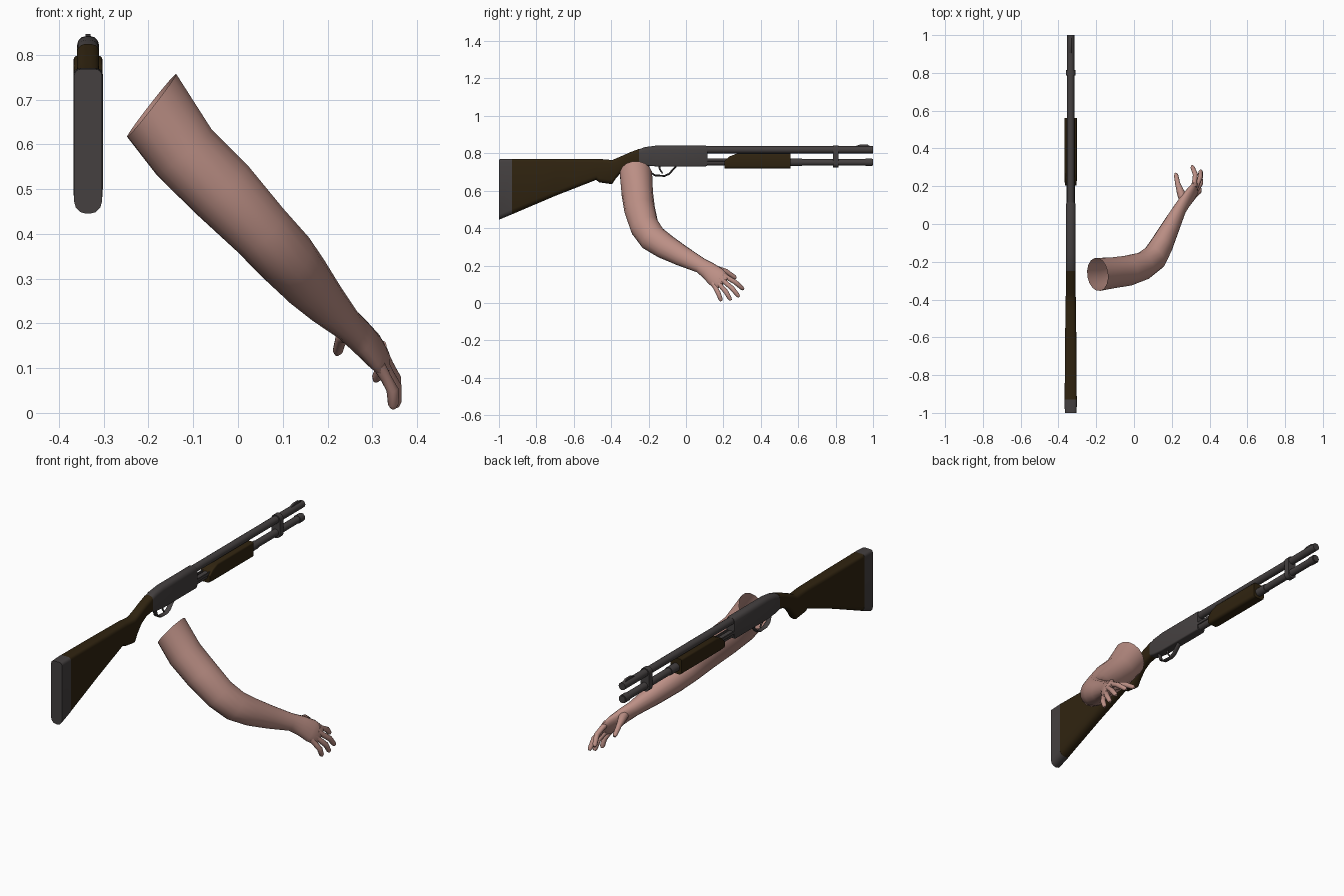
import bpy, bmesh, math
from mathutils import Vector

GX = -0.335  # centre plane of the long gun


def material(name, rgb):
    m = bpy.data.materials.new(name)
    m.diffuse_color = (*rgb, 1)
    return m


METAL = material("dark metal", (0.058, 0.051, 0.051))
WOOD = material("dark wood", (0.029, 0.017, 0.005))
SKIN = material("skin", (0.50, 0.275, 0.235))


def skin_rings(name, rings, mat, cap_start=True, cap_end=True, angle=40):
    """Join equal rings of points into one surface."""
    bm = bmesh.new()
    loops = [[bm.verts.new(p) for p in ring] for ring in rings]
    n = len(loops[0])
    for a, b in zip(loops, loops[1:]):
        for i in range(n):
            j = (i + 1) % n
            bm.faces.new((a[i], a[j], b[j], b[i]))
    if cap_start:
        bm.faces.new(loops[0])
    if cap_end:
        bm.faces.new(loops[-1])
    bmesh.ops.recalc_face_normals(bm, faces=bm.faces)
    me = bpy.data.meshes.new(name)
    bm.to_mesh(me)
    bm.free()
    me.materials.append(mat)
    ob = bpy.data.objects.new(name, me)
    bpy.context.collection.objects.link(ob)
    bpy.ops.object.select_all(action='DESELECT')
    ob.select_set(True)
    bpy.context.view_layer.objects.active = ob
    bpy.ops.object.shade_smooth_by_angle(angle=math.radians(angle))
    return ob


def rounded_loft(name, stations, mat, steps=3, x=GX):
    """Rounded rectangles along y: (y, bottom, top, half width, bottom radius, top radius)."""
    rings = []
    for y, lo, hi, hw, rb, rt in stations:
        ring = []
        for sx, top, start in ((1, 1, 0), (-1, 1, 90), (-1, 0, 180), (1, 0, 270)):
            r = rt if top else rb
            cx, cz = sx * (hw - r), (hi - r if top else lo + r)
            for k in range(steps + 1):
                t = math.radians(start + 90 * k / steps)
                ring.append((x + cx + r * math.cos(t), y, cz + r * math.sin(t)))
        rings.append(ring)
    return skin_rings(name, rings, mat)


def tube(name, path, sizes, mat, ref, seg=12, cap_start=True, first_dir=None):
    """Elliptical rings along a path; first radius follows ref, second crosses it."""
    pts = [Vector(p) for p in path]
    rings = []
    for i, p in enumerate(pts):
        t = pts[min(i + 1, len(pts) - 1)] - pts[max(i - 1, 0)]
        if i == 0 and first_dir:
            t = Vector(first_dir)
        t.normalize()
        v = Vector(ref)
        v = (v - t * v.dot(t)).normalized()
        w = t.cross(v)
        a, b = sizes[i]
        rings.append([p + v * a * math.cos(2 * math.pi * k / seg)
                      + w * b * math.sin(2 * math.pi * k / seg) for k in range(seg)])
    return skin_rings(name, rings, mat, cap_start=cap_start, angle=50)


def rod(name, y0, y1, z, r, mat=METAL, seg=16):
    return tube(name, [(GX, y0, z), (GX, y1, z)], [(r, r)] * 2, mat, (1, 0, 0), seg)


# Butt pad and wooden stock with grip
rounded_loft("butt_pad", [
    (-1.0, 0.445, 0.768, 0.031, 0.027, 0.014),
    (-0.93, 0.474, 0.77, 0.033, 0.027, 0.014)], METAL)
rounded_loft("stock", [
    (-0.93, 0.474, 0.77, 0.032, 0.027, 0.014),
    (-0.70, 0.572, 0.77, 0.031, 0.026, 0.016),
    (-0.48, 0.658, 0.77, 0.028, 0.024, 0.018),
    (-0.465, 0.645, 0.77, 0.028, 0.022, 0.018),
    (-0.395, 0.635, 0.764, 0.027, 0.022, 0.018),
    (-0.375, 0.665, 0.772, 0.026, 0.022, 0.018),
    (-0.34, 0.705, 0.787, 0.025, 0.022, 0.018),
    (-0.30, 0.73, 0.805, 0.025, 0.02, 0.018),
    (-0.25, 0.742, 0.824, 0.025, 0.015, 0.018)], WOOD)

# Receiver
rounded_loft("receiver", [
    (-0.25, 0.742, 0.822, 0.025, 0.010, 0.019),
    (-0.22, 0.735, 0.833, 0.025, 0.008, 0.020),
    (-0.16, 0.73, 0.841, 0.025, 0.006, 0.021),
    (0.105, 0.73, 0.841, 0.025, 0.006, 0.021),
    (0.115, 0.734, 0.838, 0.022, 0.006, 0.019)], METAL)

# Barrel, magazine tube and their fittings
rod("barrel", 0.10, 1.0, 0.819, 0.019)
rod("magazine_tube", 0.10, 1.0, 0.752, 0.018)
rod("magazine_collar", 0.55, 0.62, 0.752, 0.021)
rod("magazine_cap", 0.96, 0.995, 0.752, 0.021)
rounded_loft("barrel_clamp", [
    (y, 0.724, 0.842, 0.024, 0.02, 0.02) for y in (0.785, 0.815)], METAL)
rounded_loft("front_sight", [
    (0.905, 0.83, 0.838, 0.006, 0.002, 0.002),
    (0.93, 0.83, 0.847, 0.006, 0.002, 0.002),
    (0.97, 0.83, 0.847, 0.006, 0.002, 0.002),
    (0.985, 0.83, 0.838, 0.006, 0.002, 0.002)], METAL)
for side in (-1, 1):
    rounded_loft("action_bar", [
        (y, 0.757, 0.772, 0.003, 0.001, 0.001) for y in (0.10, 0.25)],
        METAL, 1, GX + side * 0.019)

# Sliding wooden fore-end
rounded_loft("fore_end", [
    (0.205, 0.72, 0.757, 0.031, 0.014, 0.006),
    (0.23, 0.718, 0.782, 0.032, 0.014, 0.006),
    (0.27, 0.718, 0.798, 0.032, 0.014, 0.008),
    (0.56, 0.718, 0.798, 0.032, 0.014, 0.008)], WOOD)

# Trigger guard and trigger
guard = [(-0.205, 0.74), (-0.19, 0.697), (-0.165, 0.682), (-0.115, 0.679),
         (-0.09, 0.69), (-0.05, 0.735)]
tube("trigger_guard", [(GX, y, z) for y, z in guard], [(0.013, 0.005)] * 6,
     METAL, (1, 0, 0), 8)
tube("trigger", [(GX, -0.145, 0.74), (GX, -0.14, 0.715), (GX, -0.125, 0.692)],
     [(0.005, 0.006), (0.005, 0.005), (0.004, 0.003)], METAL, (1, 0, 0), 8)

# Arm from the open shoulder end to the knuckles
WIDE = (0, 0.75, 0.65)
arm = [
    (-0.193, -0.267, 0.687, 0.086, 0.092),
    (-0.12, -0.26, 0.582, 0.085, 0.079),
    (-0.037, -0.248, 0.50, 0.083, 0.079),
    (0.05, -0.222, 0.408, 0.078, 0.069),
    (0.108, -0.178, 0.346, 0.075, 0.067),
    (0.147, -0.11, 0.300, 0.068, 0.060),
    (0.192, -0.02, 0.250, 0.056, 0.048),
    (0.243, 0.08, 0.199, 0.042, 0.034),
    (0.272, 0.122, 0.172, 0.048, 0.030),
    (0.303, 0.16, 0.140, 0.055, 0.024),
    (0.325, 0.188, 0.113, 0.050, 0.017),
    (0.331, 0.197, 0.104, 0.038, 0.009)]
tube("arm", [s[:3] for s in arm], [s[3:] for s in arm], SKIN, WIDE, 16,
     cap_start=False, first_dir=(0.8, 0.05, -0.62))

# Fingers and thumb: root, middle joint, tip
digits = {
    "index_finger": ((0.317, 0.195, 0.150), (0.325, 0.262, 0.112), (0.307, 0.308, 0.072)),
    "middle_finger": ((0.322, 0.183, 0.132), (0.351, 0.247, 0.078), (0.353, 0.284, 0.032)),
    "ring_finger": ((0.320, 0.165, 0.115), (0.352, 0.213, 0.060), (0.354, 0.240, 0.014)),
    "little_finger": ((0.315, 0.145, 0.105), (0.345, 0.173, 0.052), (0.347, 0.189, 0.010)),
    "thumb": ((0.262, 0.125, 0.185), (0.231, 0.215, 0.168), (0.221, 0.268, 0.132)),
}
for name, pts in digits.items():
    a, b, c = (Vector(p) for p in pts)
    path = [a, a.lerp(b, 0.5), b, b.lerp(c, 0.8), c]
    base = 0.024 if name == "thumb" else 0.015
    sizes = [(r, r) for r in (base, base * 0.85, 0.0135, 0.0115, 0.006)]
    tube(name, path, sizes, SKIN, WIDE if name == "thumb" else (1, 0, 0), 10)
